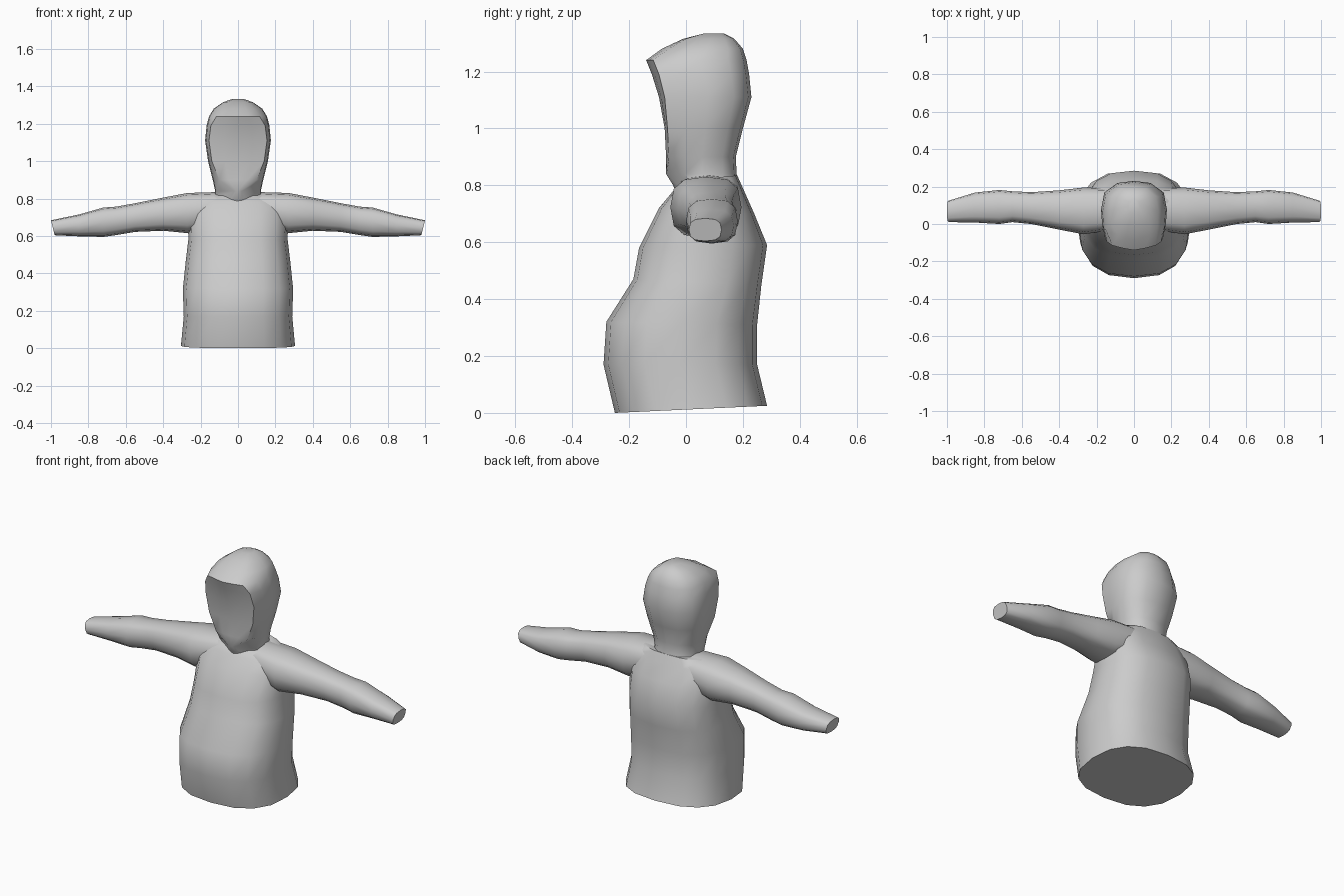
import bpy, bmesh, math

old = bpy.data.objects.get("Cube")
if old:
    bpy.data.objects.remove(old)

grey = bpy.data.materials.new("plain grey cloth")
grey.use_nodes = True
colour = (0.6, 0.6, 0.6, 1)
grey.diffuse_color = colour
grey.node_tree.nodes["Principled BSDF"].inputs["Base Color"].default_value = colour


def oval(count, power):
    """Rounded-square outline in the unit square."""
    pts = []
    for i in range(count):
        a = math.tau * i / count
        c, s = math.cos(a), math.sin(a)
        pts.append((math.copysign(abs(c) ** (2 / power), c),
                    math.copysign(abs(s) ** (2 / power), s)))
    return pts


def loft(name, rings, angle):
    """Skin a list of equal rings and cap both ends."""
    bm = bmesh.new()
    loops = [[bm.verts.new(p) for p in ring] for ring in rings]
    for a, b in zip(loops, loops[1:]):
        for i in range(len(a)):
            j = (i + 1) % len(a)
            bm.faces.new((a[i], a[j], b[j], b[i]))
    bm.faces.new(loops[0][::-1])
    bm.faces.new(loops[-1])
    bmesh.ops.recalc_face_normals(bm, faces=bm.faces)
    mesh = bpy.data.meshes.new(name)
    bm.to_mesh(mesh)
    bm.free()
    mesh.materials.append(grey)
    obj = bpy.data.objects.new(name, mesh)
    bpy.context.collection.objects.link(obj)
    bpy.ops.object.select_all(action='DESELECT')
    obj.select_set(True)
    bpy.context.view_layer.objects.active = obj
    bpy.ops.object.shade_smooth_by_angle(angle=math.radians(angle))
    return obj


# Torso: front height, back height, half width, front y, back y
torso = [(0, .025, .305, -.25, .285), (.17, .17, .29, -.29, .25),
         (.32, .31, .295, -.28, .25), (.47, .45, .28, -.185, .265),
         (.58, .59, .265, -.165, .285), (.72, .70, .27, -.095, .24),
         (.78, .79, .25, -.045, .20), (.815, .835, .19, -.02, .18)]
rings = []
for zf, zb, w, yf, yb in torso:
    rings.append([(w * u, (yf + yb) / 2 + (yb - yf) / 2 * v,
                   (zf + zb) / 2 + (zb - zf) / 2 * v) for u, v in oval(16, 2.5)])
loft("torso", rings, 60)

# Sleeves: distance out, front y, back y, bottom, top
sleeve = [(.10, -.03, .19, .66, .835), (.27, -.055, .195, .615, .83),
          (.40, -.03, .18, .628, .805), (.55, 0, .17, .622, .775),
          (.65, .01, .175, .605, .757), (.72, 0, .182, .595, .752),
          (.85, .008, .168, .598, .715), (.99, .01, .125, .604, .684)]
for side, name in ((1, "left_sleeve"), (-1, "right_sleeve")):
    rings = []
    for x, yf, yb, z0, z1 in sleeve:
        end = .01 if x == .99 else 0  # the cuff leans outward at the top
        rings.append([(side * (x + end * v), (yf + yb) / 2 + (yb - yf) / 2 * u,
                       (z0 + z1) / 2 + (z1 - z0) / 2 * v) for u, v in oval(12, 2.8)])
    loft(name, rings, 60)

# Hood: height, half width, face half width, front y, face edge y, back y
hood = [(.76, .15, .05, -.03, -.02, .20), (.80, .13, .04, -.045, -.03, .185),
        (.84, .122, .02, -.07, -.065, .178), (.90, .135, .10, -.07, -.06, .175),
        (1.0, .16, .14, -.075, -.065, .20), (1.11, .176, .155, -.095, -.075, .23),
        (1.19, .168, .145, -.12, -.095, .222), (1.24, .155, .115, -.14, -.115, .213),
        (1.28, .13, .085, -.085, -.06, .20), (1.315, .08, .06, -.01, 0, .17),
        (1.333, .03, .02, .06, .06, .135)]
rings = []
for z, w, wf, yf, ye, yb in hood:
    mid = (ye + yb) / 2
    half = [(wf * .5, yf * .6 + ye * .4), (wf, ye), (w * .97, mid - (mid - ye) * .5),
            (w, mid), (w * .9, mid + (yb - mid) * .6), (w * .5, mid + (yb - mid) * .93)]
    outline = [(0, yf)] + half + [(0, yb)] + [(-x, y) for x, y in reversed(half)]
    rings.append([(x, y, z) for x, y in outline])
loft("hood", rings, 50)
